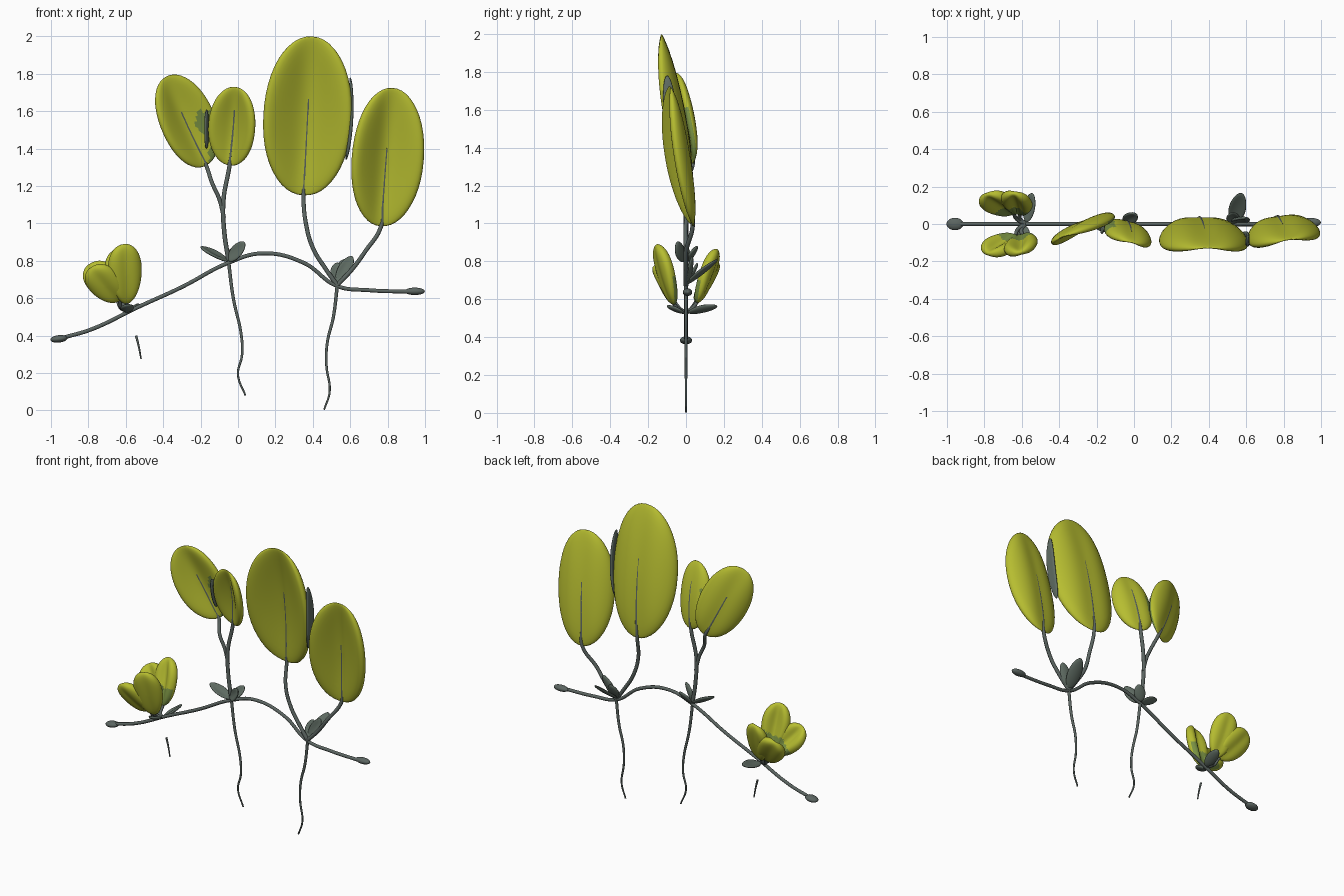
import bpy, bmesh, math
from mathutils import Vector as V

if "Cube" in bpy.data.objects:
    bpy.data.objects.remove(bpy.data.objects["Cube"])


def mat(name, r, g, b):
    m = bpy.data.materials.new(name)
    m.diffuse_color = (r, g, b, 1)
    m.use_nodes = True
    m.node_tree.nodes["Principled BSDF"].inputs["Base Color"].default_value = m.diffuse_color
    return m


LEAF = mat("leaf_yellow_green", 0.47, 0.51, 0.03)
STEM = mat("stem_grey_green", 0.105, 0.13, 0.12)
STIP = mat("stipule_grey_green", 0.115, 0.15, 0.125)
PATCH = mat("patch_green", 0.19, 0.28, 0.055)


def leaf(name, base, tip, hw, face, cup, bow, half, lobe=0.0, power=2.1, egg=0.0,
         mats=(LEAF,), rule=None):
    """Cupped blade with two plump lobes between base and tip; returns its midrib."""
    base, tip, n = V(base), V(tip), V(face)
    c, ax = (base + tip) / 2, (tip - base)
    hl = ax.length / 2
    ax.normalize()
    n = (n - ax * n.dot(ax)).normalized()
    side = ax.cross(n)

    def pos(t, s):
        return c + ax * hl * t + side * hw * s + n * (cup * s * s - bow * (1 - t * t))

    radii = [0.1, 0.2, 0.3, 0.4, 0.5, 0.6, 0.7, 0.8, 0.87, 0.93, 0.97, 0.99, 1.0]
    N = 48
    verts, faces, tags = [], [], []
    rings = [(r, 1) for r in radii] + [(r, -1) for r in radii[-2::-1]]
    for r, sg in rings:
        for k in range(N):
            a = 2 * math.pi * k / N
            ca, sa = math.cos(a), math.sin(a)
            t = r * math.copysign(abs(ca) ** (2 / power), ca)
            s = r * math.copysign(abs(sa) ** (2 / power), sa) * (1 + egg * t)
            h = half + lobe * (1 - math.exp(-(s / 0.4) ** 2))
            h *= math.sqrt(max(0, 1 - r ** 8)) * sg
            nn = (n - side * (2 * cup * s / hw)).normalized()
            verts.append(pos(t, s) + nn * h)
            tags.append((t, s, sg))
    for i in range(len(rings) - 1):
        for k in range(N):
            k2 = (k + 1) % N
            faces.append((i * N + k, (i + 1) * N + k, (i + 1) * N + k2, i * N + k2))
    verts += [pos(0, 0) + n * half, pos(0, 0) - n * half]
    last = (len(rings) - 1) * N
    f, b = len(verts) - 2, len(verts) - 1
    for k in range(N):
        k2 = (k + 1) % N
        faces += [(f, k, k2), (b, last + k2, last + k)]
    me = bpy.data.meshes.new(name)
    me.from_pydata(verts, [], faces)
    for m in mats:
        me.materials.append(m)
    for p in me.polygons:
        p.use_smooth = True
        if rule and p.vertices[0] < len(tags) and rule(*tags[p.vertices[0]]):
            p.material_index = 1
    bm = bmesh.new()
    bm.from_mesh(me)
    bmesh.ops.recalc_face_normals(bm, faces=bm.faces[:])
    bm.to_mesh(me)
    bm.free()
    bpy.context.collection.objects.link(bpy.data.objects.new(name, me))
    return lambda t: pos(t, 0)


def tube(name, pts, r0, r1, m=STEM):
    """Smooth tapering tube through the points."""
    cu = bpy.data.curves.new(name, 'CURVE')
    cu.dimensions = '3D'
    cu.bevel_depth = 1.0
    cu.bevel_resolution = 3
    cu.resolution_u = 8
    cu.use_fill_caps = True
    sp = cu.splines.new('BEZIER')
    sp.bezier_points.add(len(pts) - 1)
    for i, (bp, p) in enumerate(zip(sp.bezier_points, pts)):
        bp.co = p
        bp.handle_left_type = bp.handle_right_type = 'AUTO'
        bp.radius = r0 + (r1 - r0) * i / (len(pts) - 1)
    cu.materials.append(m)
    o = bpy.data.objects.new(name, cu)
    bpy.context.collection.objects.link(o)
    bpy.ops.object.select_all(action='DESELECT')
    o.select_set(True)
    bpy.context.view_layer.objects.active = o
    bpy.ops.object.convert(target='MESH')


def flat(*xz):
    return [V((x, 0, z)) for x, z in xz]


# creeping runner with a bud at each end
tube("runner", flat((-0.95, 0.385), (-0.78, 0.435), (-0.54, 0.55), (-0.3, 0.66), (-0.05, 0.79),
                    (0.13, 0.84), (0.35, 0.79), (0.53, 0.665), (0.7, 0.643), (0.93, 0.635)), 0.011, 0.011)
for nm, x, y, z, ang in (("bud_left", -0.957, 0, 0.383, -0.12), ("bud_right", 0.945, 0.008, 0.637, 0)):
    bpy.ops.mesh.primitive_uv_sphere_add(segments=20, ring_count=12, location=(x, y, z),
                                         rotation=(0, ang, 0))
    o = bpy.context.object
    o.name = nm
    o.scale = (0.046 if x < 0 else 0.054, 0.033 if x < 0 else 0.025, 0.02)
    o.data.materials.append(STEM)
    bpy.ops.object.shade_smooth()

# roots
tube("root_middle", flat((-0.05, 0.79), (-0.025, 0.6), (0.018, 0.4), (0.022, 0.3), (0.0, 0.19),
                         (0.04, 0.08)), 0.01, 0.005)
tube("root_right", flat((0.53, 0.66), (0.51, 0.5), (0.477, 0.36), (0.473, 0.24), (0.49, 0.1),
                        (0.46, 0.004)), 0.01, 0.005)
tube("root_left", flat((-0.545, 0.4), (-0.53, 0.34), (-0.518, 0.275)), 0.007, 0.004)

# four large leaves
big = leaf("leaf_big", (0.35, 0.03, 1.15), (0.395, -0.13, 2.0), 0.233, (0, -1, 0), 0.095, 0.035,
           0.0095, 0.026)
right = leaf("leaf_right", (0.765, 0.035, 0.985), (0.825, -0.085, 1.725), 0.19, (0.15, -1, 0), 0.08,
             0.025, 0.0095, 0.024)
left = leaf("leaf_left", (-0.17, 0.035, 1.31), (-0.385, -0.07, 1.785), 0.152, (0.4, -1, 0), 0.05,
            0.02, 0.0095, 0.017, mats=(LEAF, PATCH),
            rule=lambda t, s, g: g > 0 and s > 0.36 + 0.12 * math.sin(9 * t) and -0.95 < t < 0.1)
mid = leaf("leaf_middle", (-0.045, 0.01, 1.31), (-0.012, -0.1, 1.73), 0.125, (-0.25, -1, 0), 0.055,
           0.025, 0.0095, 0.017, mats=(LEAF, PATCH),
           rule=lambda t, s, g: g < 0 and s < -0.6 and -0.6 < t < 0.2)

# narrow grey blades where neighbouring leaves touch
leaf("edge_blade_right", (0.578, -0.06, 1.34), (0.6, -0.1, 1.78), 0.035, (1, 0, 0), 0.0, -0.018, 0.009,
     mats=(STIP,))
leaf("edge_blade_left", (-0.168, 0.005, 1.4), (-0.168, -0.045, 1.61), 0.022, (1, -0.4, 0), 0.0, 0.0, 0.007,
     mats=(STIP,))


def rib(f, end):
    return [f(-1 + (end + 1) * k / 4) for k in range(5)]


# leaf stalks running on as midribs
tube("stalk_big", flat((0.53, 0.67), (0.47, 0.755), (0.4, 0.87), (0.363, 1.0)) + rib(big, 0.2),
     0.0125, 0.0104)
tube("stalk_right", flat((0.53, 0.67), (0.61, 0.755), (0.68, 0.85)) + rib(right, 0.12), 0.0125, 0.0104)
tube("stalk_middle", flat((-0.05, 0.8), (-0.073, 0.95), (-0.078, 1.12)) + rib(mid, 0.4), 0.013, 0.0104)
tube("stalk_left", flat((-0.075, 1.03), (-0.1, 1.13), (-0.14, 1.22)) + rib(left, 0.2), 0.0115, 0.0104)

# small leaf cluster on the left node
for i, (b, t, hw, fc) in enumerate((
        ((-0.595, -0.06, 0.57), (-0.61, -0.155, 0.89), 0.085, (-0.3, 1, 0.3)),
        ((-0.635, -0.06, 0.585), (-0.785, -0.16, 0.765), 0.08, (-0.2, 1, 0.8)),
        ((-0.645, 0.055, 0.59), (-0.79, 0.16, 0.785), 0.085, (-0.1, -1, 0.8)),
        ((-0.61, 0.055, 0.58), (-0.64, 0.165, 0.865), 0.078, (-0.2, -1, 0.3)))):
    f = leaf("small_leaf_%d" % (i + 1), b, t, hw, fc, 0.028, 0.01, 0.018, 0.014, 2.06, 0.2,
             mats=(LEAF, PATCH), rule=lambda t, s, g: g > 0 and t < -0.2)
    tube("small_stalk_%d" % (i + 1), [V((-0.58, 0, 0.53)), (V((-0.61, 0, 0.51)) + V(b)) / 2, f(-1), f(-0.5)],
         0.012, 0.008)

# grey stipules around each node
for i, (b, t, hw, fc) in enumerate((
        ((-0.05, 0, 0.8), (-0.2, -0.02, 0.875), 0.034, (0.3, -0.5, 1)),
        ((-0.05, -0.01, 0.8), (0.035, -0.05, 0.9), 0.036, (-0.5, -1, 0.3)),
        ((-0.05, 0.01, 0.8), (0.01, 0.055, 0.88), 0.036, (-0.3, -1, 0.8)),
        ((0.53, 0, 0.68), (0.575, 0.165, 0.81), 0.045, (-0.2, -0.6, 1)),
        ((0.53, 0.0, 0.68), (0.53, 0.06, 0.79), 0.036, (0, -1, 0.4)),
        ((0.53, 0.01, 0.68), (0.61, 0.03, 0.825), 0.036, (-0.2, -1, 0.2)),
        ((-0.575, 0.01, 0.53), (-0.545, 0.165, 0.565), 0.034, (-0.5, 0, 1)),
        ((-0.585, -0.01, 0.53), (-0.6, -0.1, 0.565), 0.034, (-0.2, 0, 1)))):
    leaf("stipule_%d" % (i + 1), b, t, hw, fc, 0.012, 0.006, 0.008, 0.0, 1.85, 0.0, mats=(STIP,))
